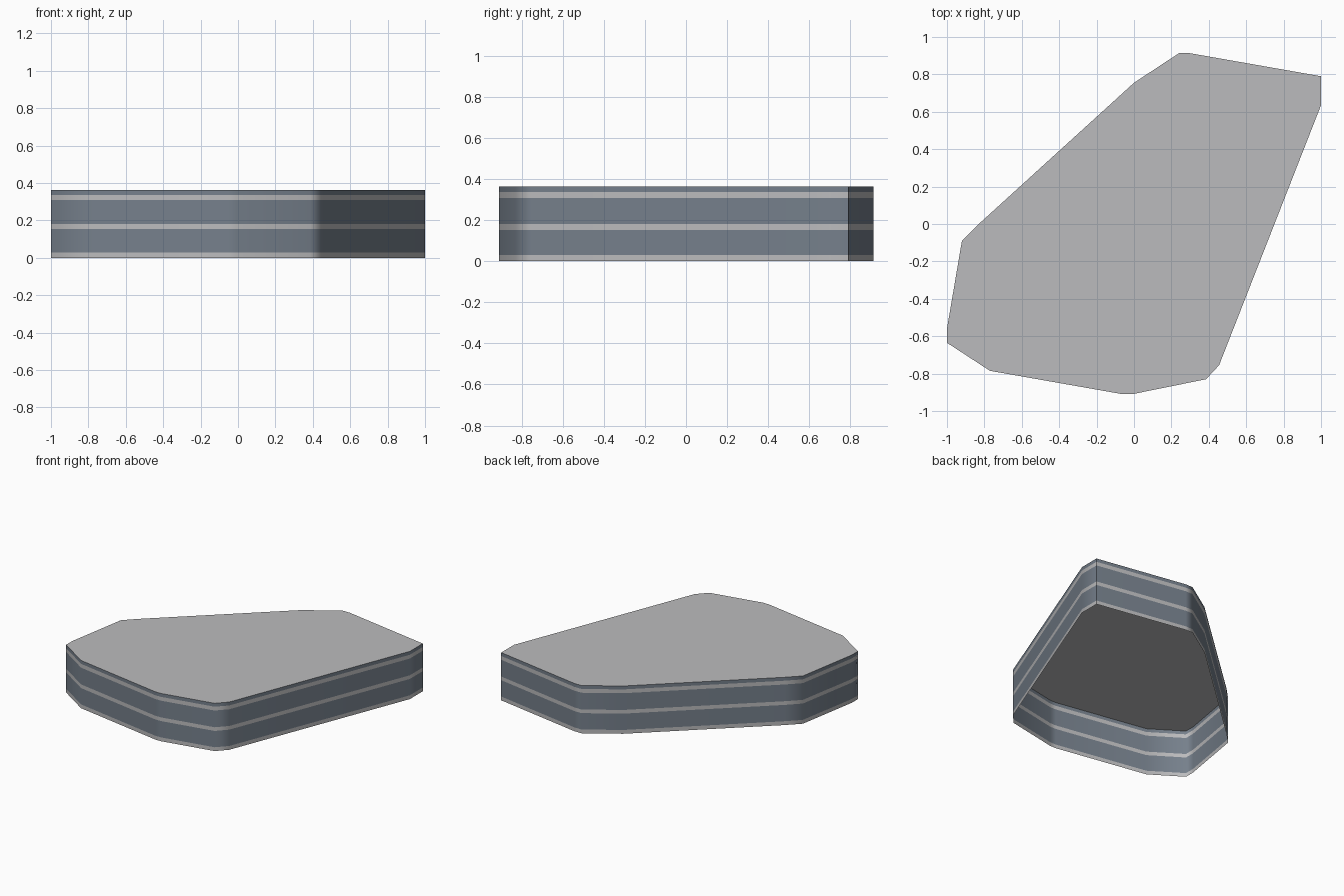
import bpy, bmesh, math

if "Cube" in bpy.data.objects:
    bpy.data.objects.remove(bpy.data.objects["Cube"])


def material(name, rgb):
    m = bpy.data.materials.new(name)
    m.diffuse_color = (*rgb, 1.0)
    m.use_nodes = True
    m.node_tree.nodes["Principled BSDF"].inputs["Base Color"].default_value = m.diffuse_color
    return m


PALE = material("pale grey", (0.50, 0.50, 0.51))
SLATE = material("slate blue grey", (0.18, 0.215, 0.26))

# Plan outline, anticlockwise from above
OUTLINE = [(1.0, 0.635), (1.0, 0.79), (0.30, 0.913), (0.24, 0.913),
           (0.0, 0.755), (-0.83, 0.0), (-0.92, -0.09), (-1.0, -0.56),
           (-1.0, -0.635), (-0.77, -0.785), (-0.06, -0.91), (-0.01, -0.91),
           (0.385, -0.83), (0.455, -0.755)]
# Band heights: pale and slate bands alternate from the ground up
LEVELS = [0.0, 0.029, 0.153, 0.181, 0.308, 0.337, 0.363]


def make_object(name, bm, mats):
    me = bpy.data.meshes.new(name)
    bm.to_mesh(me)
    bm.free()
    for m in mats:
        me.materials.append(m)
    ob = bpy.data.objects.new(name, me)
    bpy.context.collection.objects.link(ob)
    return ob


# Striped wall, open underneath
bm = bmesh.new()
rings = [[bm.verts.new((x, y, z)) for x, y in OUTLINE] for z in LEVELS]
n = len(OUTLINE)
for band, (low, high) in enumerate(zip(rings, rings[1:])):
    for i in range(n):
        j = (i + 1) % n
        f = bm.faces.new((low[i], low[j], high[j], high[i]))
        f.material_index = band % 2
wall = make_object("striped_wall", bm, [PALE, SLATE])
bpy.context.view_layer.objects.active = wall
wall.select_set(True)
bpy.ops.object.shade_smooth_by_angle(angle=math.radians(60))
weighted = wall.modifiers.new("even shading", 'WEIGHTED_NORMAL')
weighted.keep_sharp = True

# Flat roof plate
bm = bmesh.new()
bm.faces.new([bm.verts.new((x, y, LEVELS[-1])) for x, y in OUTLINE])
make_object("flat_roof", bm, [PALE])
